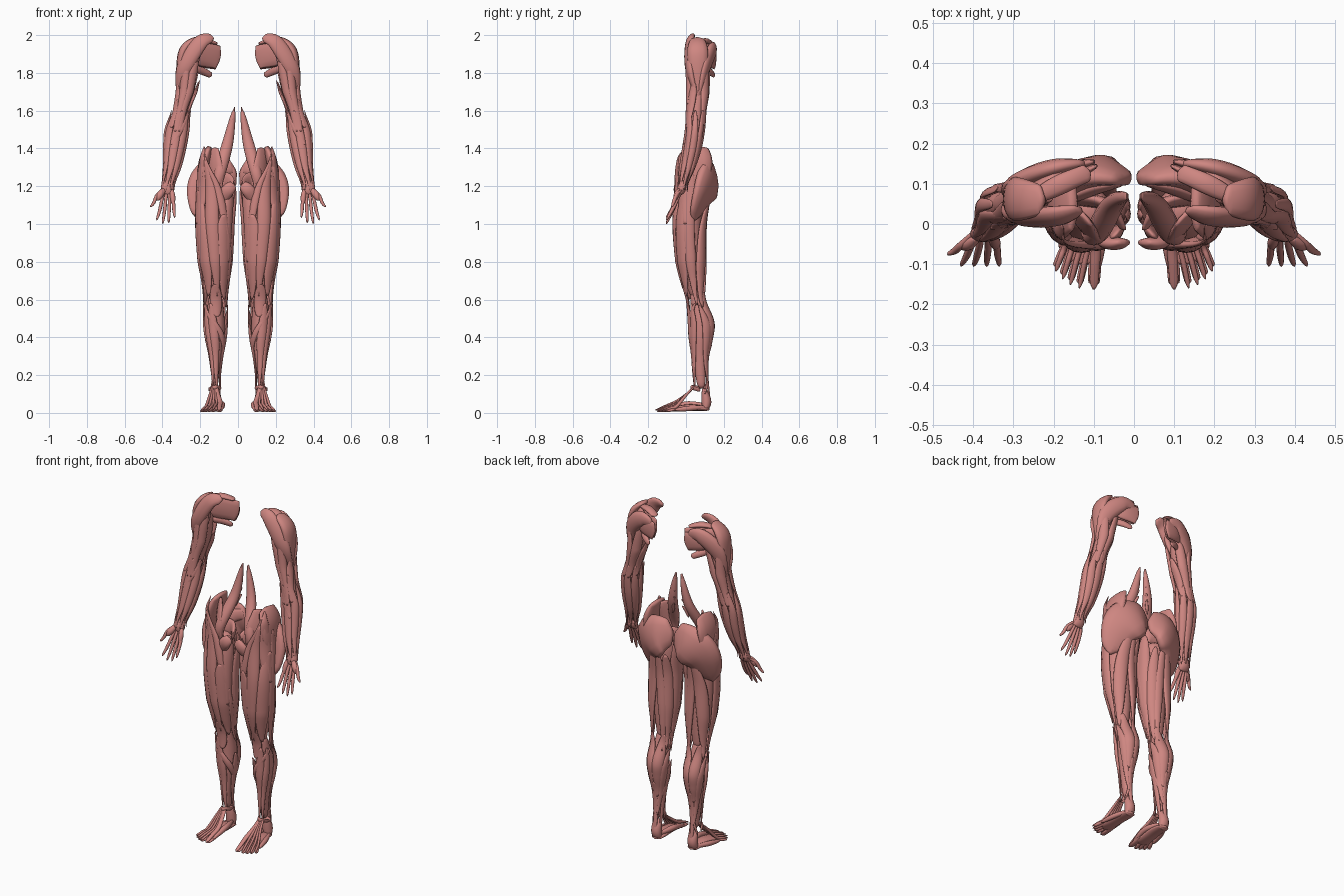
import bpy
from math import sin, cos, pi, radians
from mathutils import Vector

if "Cube" in bpy.data.objects:
    bpy.data.objects.remove(bpy.data.objects["Cube"])

mat = bpy.data.materials.new("muscle_red")
mat.diffuse_color = (0.62, 0.24, 0.22, 1)
mat.use_nodes = True
mat.node_tree.nodes["Principled BSDF"].inputs["Base Color"].default_value = mat.diffuse_color
FRONT, BACK, UP, OUT = Vector((0, -1, 0)), Vector((0, 1, 0)), Vector((0, 0, 1)), Vector((1, 0, 0))


def catmull(rows, t):
    """Smooth value at t (0..1) along a list of number rows."""
    n = len(rows) - 1
    f = min(max(t, 0), 1) * n
    i = min(int(f), n - 1)
    u = f - i
    a, b, c, d = (rows[min(max(k, 0), n)] for k in (i - 1, i, i + 1, i + 2))
    return [0.5 * (2 * q + (r - p) * u + (2 * p - 5 * q + 4 * r - s) * u * u
            + (3 * q - p - 3 * r + s) * u ** 3) for p, q, r, s in zip(a, b, c, d)]


def envelope(limb, z):
    """Centre and radii of a limb outline at height z (rows run downwards)."""
    n = len(limb) - 1
    i = 0
    while i < n - 1 and z < limb[i + 1][0]:
        i += 1
    u = (limb[i][0] - z) / (limb[i][0] - limb[i + 1][0])
    _, x0, x1, y0, y1 = catmull(limb, (i + min(max(u, 0), 1)) / n)
    return (x0 + x1) / 2, (y0 + y1) / 2, (x1 - x0) / 2, (y1 - y0) / 2


def skin(name, rings):
    """Close a stack of rings into a smooth mirrored body."""
    m = len(rings[0])
    verts = [p for r in rings for p in r]
    faces = [(i * m + k, i * m + (k + 1) % m, (i + 1) * m + (k + 1) % m, (i + 1) * m + k)
             for i in range(len(rings) - 1) for k in range(m)]
    faces += [tuple(range(m))[::-1], tuple(range(len(verts) - m, len(verts)))]
    me = bpy.data.meshes.new(name)
    me.from_pydata(verts, [], faces)
    me.materials.append(mat)
    me.shade_smooth()
    ob = bpy.data.objects.new(name, me)
    bpy.context.collection.objects.link(ob)
    ob.modifiers.new("mirror", 'MIRROR').use_mirror_merge = False


def muscle(limb, name, z0, z1, a0, a1, w, depth=0.17, steps=28, m=14):
    """Muscle wrapped on a limb from height z0 to z1, turning from angle a0 to a1.
    Angle 0 is outside, 90 back, 180 inside, 270 front; w is half width."""
    rings = []
    for i in range(steps + 1):
        t = i / steps
        z, a = z0 + (z1 - z0) * t, a0 + (a1 - a0) * t
        s = 0.15 + 0.85 * max(sin(pi * t), 0) ** 0.6
        cx, cy, rx, ry = envelope(limb, z)
        ring = []
        for k in range(m):
            q = 2 * pi * k / m
            th = radians(a + w * s * cos(q))
            r = 1.03 - depth * s * (1 - sin(q))
            ring.append((cx + rx * r * cos(th), cy + ry * r * sin(th), z))
        rings.append(ring)
    skin(name, rings)


def core(limb, name, z0, z1, scale):
    """Deep muscle filling the middle of a limb."""
    rings = []
    for i in range(31):
        cx, cy, rx, ry = envelope(limb, z0 + (z1 - z0) * i / 30)
        s = scale * (0.3 + 0.7 * max(sin(pi * i / 30), 0) ** 0.3)
        rings.append([(cx + rx * s * cos(k * pi / 10), cy + ry * s * sin(k * pi / 10),
                       z0 + (z1 - z0) * i / 30) for k in range(20)])
    skin(name, rings)


def strand(name, pts, w, h, normal, a=.3, b=.3, steps=24, m=12):
    """Free muscle along points; half width w, half thickness h, end widths a and b."""
    rings = []
    for i in range(steps + 1):
        t = i / steps
        p = Vector(catmull(pts, t))
        tan = Vector(catmull(pts, t + .02)) - Vector(catmull(pts, t - .02))
        side = tan.cross(normal).normalized()
        nor = side.cross(tan).normalized()
        e = min(1, 0.3 + 8 * min(t, 1 - t))
        f = a + (b - a) * t
        f += (1 - f) * sin(pi * t)
        g = .3 + .7 * sin(pi * t)
        rings.append([p + side * w * f * e * cos(2 * pi * k / m)
                      + nor * h * g * sin(2 * pi * k / m) for k in range(m)])
    skin(name, rings)


# Limb outlines: z, inner x, outer x, front y, back y
LEG = [(1.42, .12, .19, -.01, .08), (1.35, .09, .21, -.05, .11), (1.2, .015, .217, -.06, .132),
       (1, .02, .224, -.07, .11), (.8, .03, .212, -.055, .112), (.7, .045, .193, -.03, .11),
       (.6, .056, .183, 0, .11), (.48, .053, .187, .01, .152), (.4, .06, .18, .015, .145),
       (.3, .078, .163, .028, .122), (.2, .09, .153, .035, .118), (.05, .09, .15, .05, .13)]
ARM = [(1.97, .2, .27, .04, .1), (1.9, .18, .315, 0, .13), (1.7, .215, .332, 0, .125),
       (1.6, .25, .352, 0, .108), (1.5, .258, .388, -.005, .1), (1.4, .275, .395, -.02, .082),
       (1.3, .3, .397, -.035, .05), (1.2, .335, .405, -.045, .01)]

# Thigh
core(LEG, "deep_thigh", 1.2, .6, .74)
muscle(LEG, "thigh_front", 1.34, .62, 295, 262, 25)
muscle(LEG, "thigh_outer_front", 1.18, .62, 338, 305, 34)
muscle(LEG, "thigh_inner_front", 1.05, .6, 244, 222, 33)
muscle(LEG, "thigh_outer_band", 1.3, .57, 355, 358, 22, .1)
muscle(LEG, "hip_tensor", 1.41, 1, 310, 345, 32)
muscle(LEG, "strap_muscle_upper", 1.38, .8, 298, 200, 13, .12)
muscle(LEG, "strap_muscle_lower", .9, .54, 215, 185, 13, .12)
muscle(LEG, "adductor_long", 1.22, .8, 222, 220, 25, .18)
muscle(LEG, "adductor_great", 1.21, .64, 165, 182, 36, .2)
muscle(LEG, "inner_strap", 1.22, .55, 188, 175, 17, .11)
muscle(LEG, "hamstring_outer", 1.15, .56, 82, 25, 28)
muscle(LEG, "hamstring_middle", 1.15, .55, 95, 128, 20)
muscle(LEG, "hamstring_inner", 1.13, .56, 122, 150, 25)
muscle(LEG, "kneecap_tendon", .68, .51, 272, 262, 34, .12)

# Lower leg
core(LEG, "deep_lower_leg", .64, .13, .76)
muscle(LEG, "calf_inner", .64, .27, 128, 108, 38, .19)
muscle(LEG, "calf_outer", .64, .3, 52, 70, 36, .19)
muscle(LEG, "calf_deep_inner", .55, .16, 172, 115, 28)
muscle(LEG, "calf_deep_outer", .57, .16, 10, 68, 26)
muscle(LEG, "heel_tendon", .36, .04, 90, 90, 34)
muscle(LEG, "shin_muscle", .58, .12, 294, 248, 30)
muscle(LEG, "toe_extensor", .58, .12, 326, 290, 22)
muscle(LEG, "fibula_muscle", .58, .1, 348, 20, 23)
muscle(LEG, "toe_flexor", .48, .08, 200, 150, 26)

# Hip and lower back
strand("buttock", [(.012, .11, 1.28), (.1, .128, 1.25), (.175, .095, 1.17), (.207, .035, 1.02)],
       .122, .042, BACK + OUT * .4, .5, .2)
strand("hip_side", [(.15, .05, 1.41), (.18, .05, 1.32), (.2, .04, 1.14)], .09, .03, OUT, .7, .2)
strand("hip_inner_fan", [(.135, .03, 1.4), (.115, -.01, 1.27), (.12, 0, 1.1)], .05, .018, OUT + FRONT, .9, .2)
strand("lower_back_spindle", [(.018, .07, 1.62), (.052, .05, 1.44), (.1, -.03, 1.25), (.12, .02, 1.1)],
       .032, .026, FRONT, .1, .2)
for i in range(5):
    z = 1.42 + .04 * i
    x = .028 - .003 * i
    strand("spine_slip", [(x, .075, z + .012), (x + .012, .06, z - .015), (x + .025, .05, z - .06)], .009, .008, FRONT)
strand("groin_muscle", [(.02, -.045, 1.21), (.06, -.045, 1.17), (.12, 0, 1.07)], .035, .018, FRONT, .6)
strand("pelvis_wall", [(.03, -.01, 1.2), (.07, .05, 1.23), (.18, .06, 1.2)], .045, .015, OUT + FRONT, .8)
strand("hip_rotator", [(.03, .1, 1.3), (.09, .09, 1.28), (.18, .05, 1.22)], .035, .015, BACK, .9)

# Foot
strand("heel_pad", [(.12, .095, .13), (.12, .108, .06), (.12, .1, .01)], .03, .026, BACK, .8, .9)
strand("sole", [(.118, .125, .02), (.122, .02, .028), (.13, -.1, .014)], .04, .018, UP, .6, 1.2)
strand("foot_inner_edge", [(.105, .1, .04), (.084, 0, .045), (.088, -.11, .018)], .016, .016, OUT, .7)
strand("foot_outer_edge", [(.14, .1, .03), (.165, .02, .024), (.183, -.06, .016)], .014, .014, OUT, .7)
strand("ankle_strap", [(.09, .075, .13), (.122, .03, .135), (.155, .075, .12)], .012, .007, FRONT, 1, 1)
for i in range(5):
    u = i / 4
    w = .007 if i else .013
    knuckle = Vector((.095 + .075 * u, -.05, .06 - .025 * u))
    tip = Vector((.1 + .095 * u ** .7, -.162 + .045 * u * u, .014))
    strand("toe_tendon", [(.115 + .024 * u, .045, .14), (.108 + .04 * u, .005, .1), knuckle,
                          (knuckle + tip) / 2, tip], w, .009, UP + FRONT * .3, .8, .8)
    strand("toe_underside", [(knuckle.x, -.05, .022), tip - FRONT * .01 - UP * .006], w + .003, .008, UP, 1, .8)

# Shoulder
strand("shoulder_front", [(.13, .035, 1.985), (.2, .02, 1.96), (.285, .02, 1.82), (.305, .06, 1.67)],
       .046, .024, FRONT + UP * .5, .4)
strand("shoulder_side", [(.225, .06, 1.985), (.295, .062, 1.9), (.31, .065, 1.67)], .055, .024, OUT + UP * .5, .6, .2)
strand("shoulder_rear", [(.12, .15, 1.915), (.2, .14, 1.92), (.285, .105, 1.83), (.308, .07, 1.67)],
       .048, .024, BACK + OUT * .3, .4, .2)
strand("blade_back", [(.1, .155, 1.87), (.19, .13, 1.89), (.27, .07, 1.93)], .06, .018, BACK + OUT * .3, .95)
strand("blade_front", [(.095, .145, 1.88), (.18, .1, 1.9), (.25, .05, 1.91)], .068, .015, BACK + OUT * .4, .95)
strand("blade_top", [(.11, .13, 1.955), (.18, .1, 1.97), (.26, .06, 1.955)], .025, .014, UP, .9)
strand("armpit_band", [(.14, .15, 1.785), (.19, .12, 1.81), (.255, .06, 1.83)], .02, .014, BACK, .7)
strand("chest_hook", [(.2, .02, 1.945), (.225, .03, 1.86), (.27, .055, 1.74)], .018, .014, FRONT)

# Upper arm
core(ARM, "deep_upper_arm", 1.88, 1.48, .7)
muscle(ARM, "biceps_outer", 1.9, 1.49, 297, 275, 29, .2)
muscle(ARM, "biceps_inner", 1.9, 1.49, 242, 258, 29, .2)
muscle(ARM, "upper_arm_side", 1.75, 1.51, 340, 300, 28)
muscle(ARM, "triceps_outer", 1.87, 1.52, 40, 65, 33, .2)
muscle(ARM, "triceps_long", 1.88, 1.52, 128, 95, 33, .2)
muscle(ARM, "triceps_inner", 1.76, 1.54, 178, 140, 28)

# Forearm: evenly spaced muscles around the ring
core(ARM, "deep_forearm", 1.58, 1.17, .74)
for i, part in enumerate(["outer_extensor", "finger_extensor", "wrist_extensor", "inner_flexor",
                          "palm_tensor", "front_flexor", "deep_finger_flexor", "outer_front"]):
    a = 45 * i + 5
    muscle(ARM, "forearm_" + part, 1.66 if part == "outer_front" else 1.6, 1.18, a - 10, a + 12, 26)
muscle(ARM, "elbow_pronator", 1.59, 1.42, 205, 290, 22, .18)

# Hand
strand("wrist_band", [(.37, -.018, 1.23), (.373, -.022, 1.19), (.376, -.032, 1.155)], .035, .023, BACK, .9, .8)
strand("thumb_pad", [(.39, -.035, 1.185), (.412, -.05, 1.155), (.43, -.058, 1.125)], .018, .015, FRONT, .6)
strand("little_finger_pad", [(.352, -.03, 1.185), (.346, -.045, 1.145), (.343, -.06, 1.1)], .014, .013, FRONT, .6)
fingers = [(Vector((.343 + .02 * i, -.048, 1.105)),
            Vector((.335 + .032 * i, -.104, 1 + .012 * (i - 1.7) ** 2))) for i in range(4)]
fingers.append((Vector((.428, -.05, 1.135)), Vector((.464, -.075, 1.09))))
for k, tip in fingers:
    strand("finger_tendon", [((k.x + .374) / 2, -.022, 1.18), k + UP * .02, (k + tip) / 2 + FRONT * .004, tip],
           .009, .01, FRONT + UP * .3, .7, .45)
